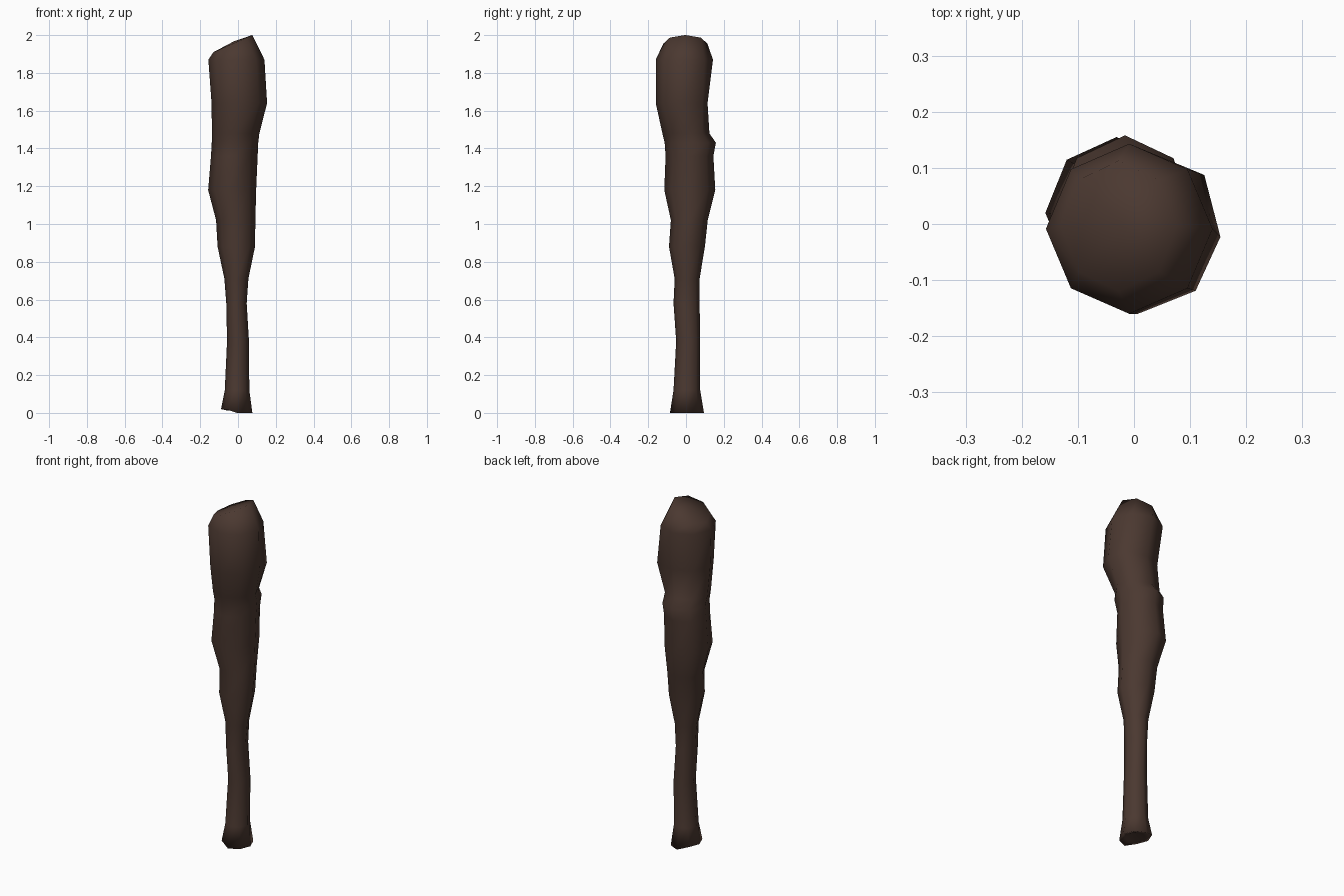
import bpy, bmesh

if "Cube" in bpy.data.objects:
    bpy.data.objects.remove(bpy.data.objects["Cube"])

wood = bpy.data.materials.new("dark_brown_wood")
wood.diffuse_color = (0.070, 0.040, 0.030, 1)
wood.use_nodes = True
wood.node_tree.nodes["Principled BSDF"].inputs["Base Color"].default_value = wood.diffuse_color

# Cross-sections: height, left, right, front, back
SECTIONS = [
    (0.01, -0.090, 0.076, -0.085, 0.095),
    (0.12, -0.070, 0.060, -0.066, 0.075),
    (0.38, -0.058, 0.058, -0.052, 0.075),
    (0.58, -0.062, 0.046, -0.066, 0.072),
    (0.71, -0.072, 0.055, -0.060, 0.072),
    (0.88, -0.108, 0.090, -0.090, 0.100),
    (1.02, -0.116, 0.092, -0.080, 0.115),
    (1.18, -0.158, 0.096, -0.115, 0.155),
    (1.36, -0.143, 0.104, -0.108, 0.145),
    (1.43, -0.139, 0.107, -0.113, 0.158),
    (1.48, -0.138, 0.113, -0.125, 0.124),
    (1.64, -0.140, 0.154, -0.160, 0.114),
    (1.87, -0.157, 0.140, -0.160, 0.143),
]
# Corner adjustments at knots and hollows: (section, corner) -> scale
KNOTS = {(11, 1): 1.15, (10, 7): 0.88, (8, 7): 0.92}
# Eight directions, counter-clockwise from the right
D = 0.70
DIRS = [(1, 0), (D, D), (0, 1), (-D, D), (-1, 0), (-D, -D), (0, -1), (D, -D)]

bm = bmesh.new()


def ring(z, x0, x1, y0, y1, tilt=0.0, index=-1):
    cx, cy = (x0 + x1) / 2, (y0 + y1) / 2
    verts = []
    for i, (dx, dy) in enumerate(DIRS):
        k = KNOTS.get((index, i), 1.0)
        x = cx + dx * k * (x1 - x0) / 2
        y = cy + dy * k * (y1 - y0) / 2
        verts.append(bm.verts.new((x, y, z + tilt * x)))
    return verts


def bridge(a, b):
    for i in range(8):
        j = (i + 1) % 8
        bm.faces.new((a[i], a[j], b[j], b[i]))


def fan(loop, tip):
    for i in range(8):
        bm.faces.new((loop[i], loop[(i + 1) % 8], tip))


# Shaft and swollen head
rings = [ring(*s, index=i) for i, s in enumerate(SECTIONS)]
for v in rings[0]:
    v.co.z = 0.02 if v.co.x < -0.05 else 0.0
# Slanted crown
rings.append(ring(1.967, -0.130, 0.076, -0.120, 0.113, tilt=0.44))
for a, b in zip(rings, rings[1:]):
    bridge(a, b)
fan(rings[-1], bm.verts.new((-0.02, 0, 1.968)))

# Hollowed butt end
inner = ring(0.012, -0.055, 0.045, -0.050, 0.058)
bridge(inner, rings[0])
hollow = bm.verts.new((0, 0, 0.035))
for i in range(8):
    bm.faces.new((inner[(i + 1) % 8], inner[i], hollow))

bmesh.ops.recalc_face_normals(bm, faces=bm.faces)
for f in bm.faces:
    f.smooth = True
mesh = bpy.data.meshes.new("wooden_club")
bm.to_mesh(mesh)
bm.free()
mesh.materials.append(wood)
club = bpy.data.objects.new("wooden_club", mesh)
bpy.context.collection.objects.link(club)
